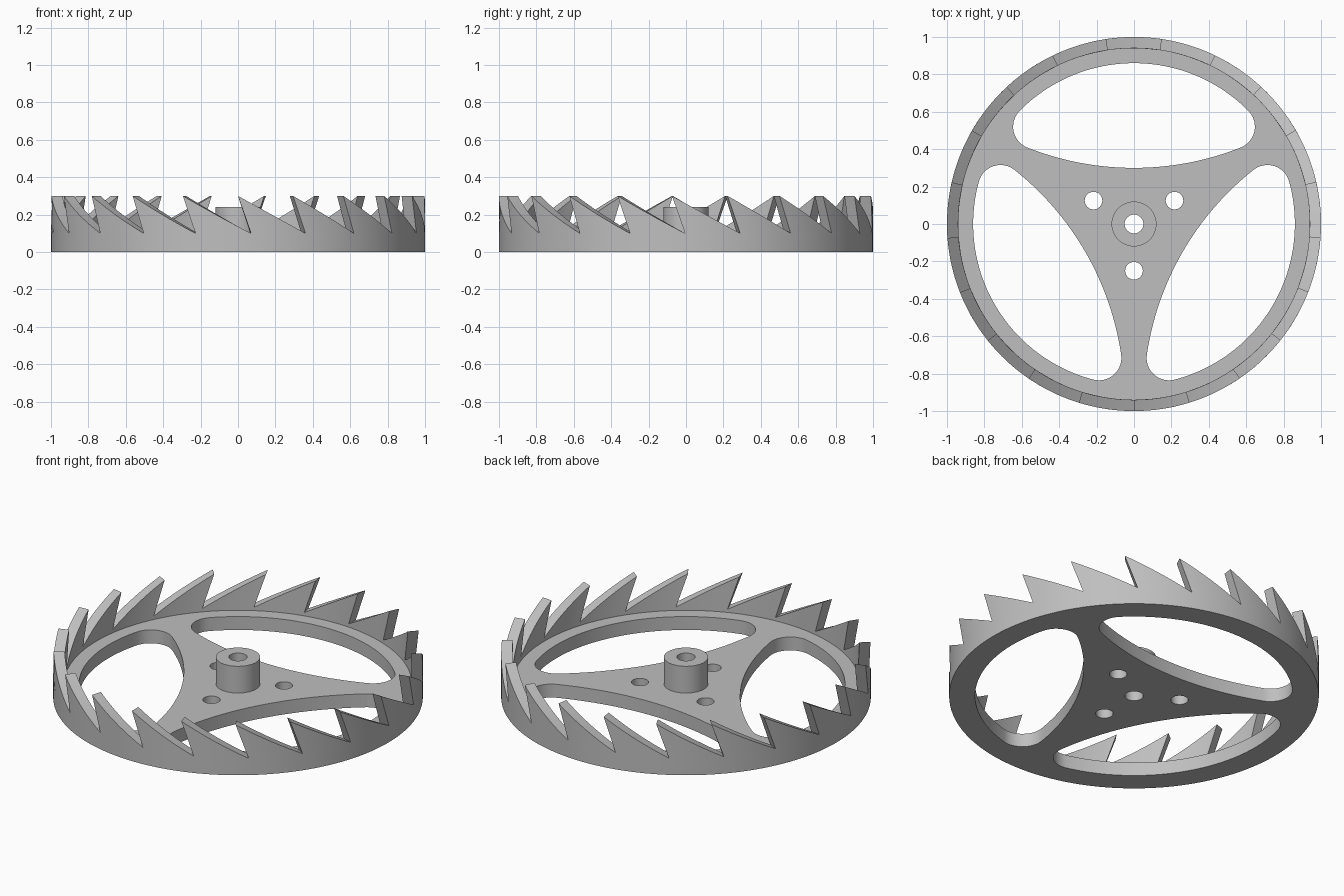
import bpy, bmesh
from math import sin, cos, radians, atan2, hypot, pi, tau, sqrt

cube = bpy.data.objects.get("Cube")
if cube:
    bpy.data.objects.remove(cube, do_unlink=True)

TEETH, STEPS = 21, 10
R_OUT, R_IN = 1.0, 0.94
WEB_Z, VALLEY_Z, TIP_Z, HUB_Z = 0.08, 0.10, 0.30, 0.24

metal = bpy.data.materials.new("grey metal")
GREY = (0.52, 0.52, 0.52, 1)
metal.diffuse_color = GREY
metal.use_nodes = True
metal.node_tree.nodes["Principled BSDF"].inputs["Base Color"].default_value = GREY


def finish(name, bm):
    """Weld, orient and smooth a mesh, then link it as a named part."""
    bmesh.ops.remove_doubles(bm, verts=bm.verts, dist=0.0001)
    bmesh.ops.recalc_face_normals(bm, faces=bm.faces)
    mesh = bpy.data.meshes.new(name)
    bm.to_mesh(mesh)
    bm.free()
    mesh.materials.append(metal)
    obj = bpy.data.objects.new(name, mesh)
    bpy.context.collection.objects.link(obj)
    bpy.ops.object.select_all(action='DESELECT')
    obj.select_set(True)
    bpy.context.view_layer.objects.active = obj
    bpy.ops.object.shade_smooth_by_angle(angle=radians(25))
    return obj


def arc(cx, cy, r, a0, a1, n):
    return [(cx + r * cos(a0 + (a1 - a0) * i / n),
             cy + r * sin(a0 + (a1 - a0) * i / n)) for i in range(n + 1)]


def circle(cx, cy, r, n=48):
    return arc(cx, cy, r, 0, tau, n)[:-1]


def plate(name, outlines, z0, z1):
    """Extrude a flat outline with holes between two heights."""
    curve = bpy.data.curves.new(name, 'CURVE')
    curve.dimensions = '2D'
    curve.fill_mode = 'BOTH'
    curve.extrude = (z1 - z0) / 2
    for pts in outlines:
        spline = curve.splines.new('POLY')
        spline.points.add(len(pts) - 1)
        for p, (x, y) in zip(spline.points, pts):
            p.co = (x, y, 0, 1)
        spline.use_cyclic_u = True
    temp = bpy.data.objects.new(name + " outline", curve)
    bpy.context.collection.objects.link(temp)
    graph = bpy.context.evaluated_depsgraph_get()
    mesh = bpy.data.meshes.new_from_object(temp.evaluated_get(graph))
    bm = bmesh.new()
    bm.from_mesh(mesh)
    bmesh.ops.translate(bm, verts=bm.verts, vec=(0, 0, (z0 + z1) / 2))
    bpy.data.objects.remove(temp, do_unlink=True)
    bpy.data.curves.remove(curve)
    bpy.data.meshes.remove(mesh)
    return finish(name, bm)


def window(turn):
    """Opening between two spokes: rim arc, bowed arc and two fillets."""
    rim, bow, fillet, low = 0.86, 1.55, 0.12, 0.30
    c = low + bow
    y = (c * c + (rim - fillet) ** 2 - (bow - fillet) ** 2) / (2 * c)
    x = sqrt((rim - fillet) ** 2 - y * y)
    a_rim = atan2(y, x)
    a_bow = atan2(y - c, x)
    pts = arc(0, 0, rim, a_rim, pi - a_rim, 48)
    pts += arc(-x, y, fillet, pi - a_rim, pi - a_bow, 16)[1:]
    pts += arc(0, c, bow, -pi - a_bow, a_bow, 32)[1:]
    pts += arc(x, y, fillet, a_bow, a_rim, 16)[1:-1]
    return [(px * cos(turn) - py * sin(turn), px * sin(turn) + py * cos(turn))
            for px, py in pts]


# Three-spoked web with windows, bolt holes and bore
outlines = [circle(0, 0, 0.945, 192), circle(0, 0, 0.05)]
for k in range(3):
    outlines.append(window(k * tau / 3))
    a = -pi / 2 + k * tau / 3
    outlines.append(circle(0.25 * cos(a), 0.25 * sin(a), 0.047))
plate("spoked_web", outlines, 0, WEB_Z)

# Hub with bore
plate("hub", [circle(0, 0, 0.12, 64), circle(0, 0, 0.05)], WEB_Z, HUB_Z)

# Rim with raked saw teeth
bm = bmesh.new()
pitch, rake = tau / TEETH, radians(4)
span = pitch + rake


def vert(r, a, z):
    return bm.verts.new((r * cos(a), r * sin(a), z))


for k in range(TEETH):
    tip = -pi / 2 + k * pitch
    columns = []
    for i in range(STEPS + 1):
        s = i / STEPS
        base = tip + rake + pitch * s
        z = TIP_Z - (TIP_Z - VALLEY_Z) * sin(span * s) / sin(span)
        columns.append([[vert(r, base, 0), vert(r, base, VALLEY_Z),
                         vert(r, tip + span * s, z)] for r in (R_OUT, R_IN)])
    for (o0, i0), (o1, i1) in zip(columns, columns[1:]):
        for row in (0, 1):
            bm.faces.new((o0[row], o1[row], o1[row + 1], o0[row + 1]))
            bm.faces.new((i1[row], i0[row], i0[row + 1], i1[row + 1]))
        bm.faces.new((o0[2], o1[2], i1[2], i0[2]))
        bm.faces.new((o1[0], o0[0], i0[0], i1[0]))
    # undercut face of the tooth
    o, i = columns[0]
    bm.faces.new((o[1], o[2], i[2], i[1]))
finish("toothed_rim", bm)
